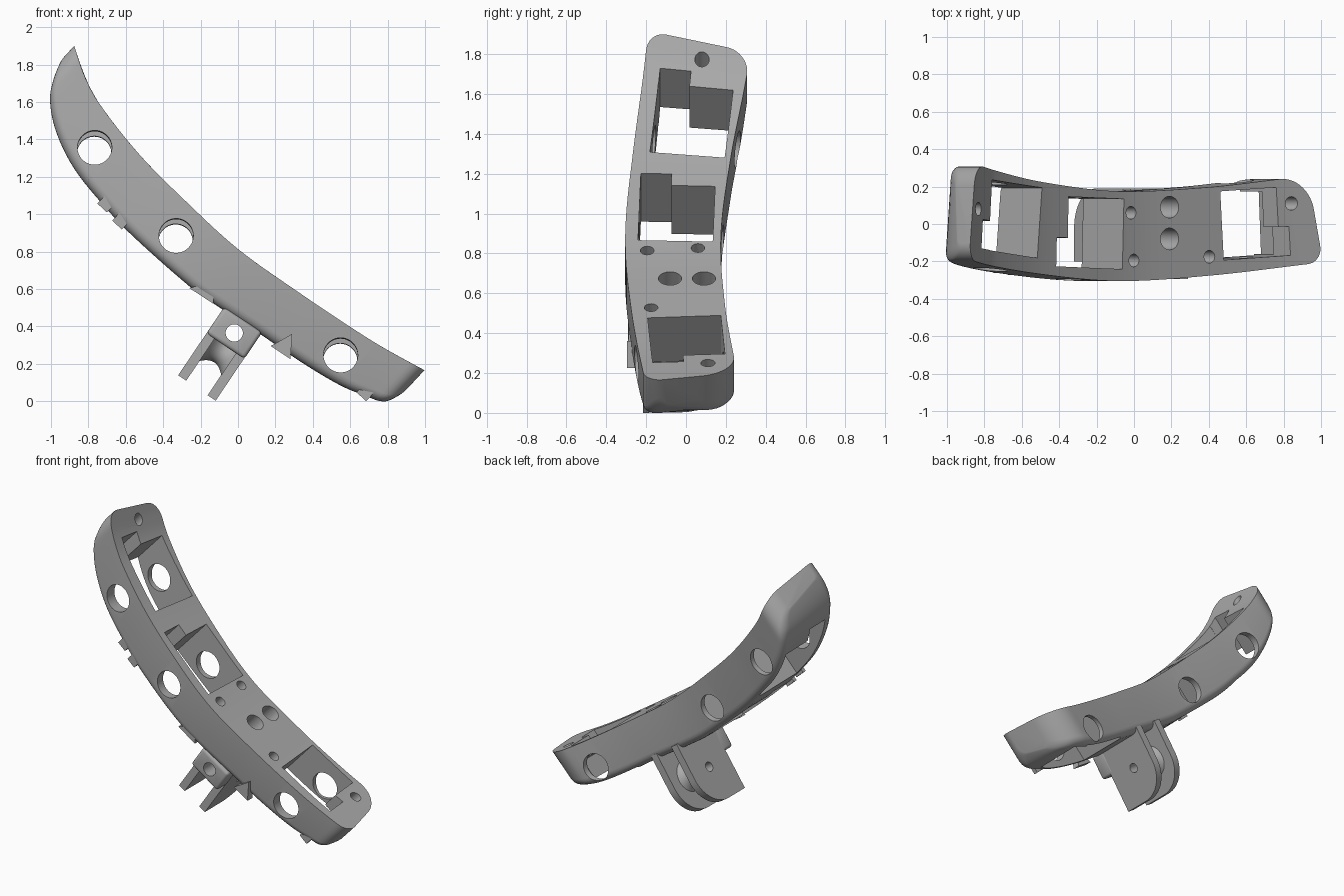
import bpy, bmesh, math
from mathutils import Vector

if bpy.data.objects.get("Cube"):
    bpy.data.objects.remove(bpy.data.objects["Cube"])

grey = bpy.data.materials.new("mid grey plastic")
grey.use_nodes = True
grey.diffuse_color = (0.4, 0.4, 0.4, 1)
grey.node_tree.nodes["Principled BSDF"].inputs["Base Color"].default_value = (0.4, 0.4, 0.4, 1)


def bar(u, y, w):
    """Tilted frame of the bar: u along it, w out of its concave side."""
    return Vector((0.735 * (u - 0.663) + 0.68 * w, y, -0.68 * (u - 0.663) + 0.734 * w))


def mount(p, y, v):
    """Frame of the hinge mount, centred on its front hole."""
    return Vector((-0.02 + 0.83 * p + 0.56 * v, y, 0.365 - 0.56 * p + 0.83 * v))


def finish(name, bm):
    bmesh.ops.recalc_face_normals(bm, faces=bm.faces)
    me = bpy.data.meshes.new(name)
    bm.to_mesh(me)
    bm.free()
    me.materials.append(grey)
    ob = bpy.data.objects.new(name, me)
    bpy.context.collection.objects.link(ob)
    return ob


def loft(name, rings):
    bm = bmesh.new()
    rows = [[bm.verts.new(p) for p in ring] for ring in rings]
    n = len(rows[0])
    for a, b in zip(rows, rows[1:]):
        for i in range(n):
            bm.faces.new((a[i], a[(i + 1) % n], b[(i + 1) % n], b[i]))
    bm.faces.new(rows[0])
    bm.faces.new(rows[-1])
    return finish(name, bm)


def box(name, frame, a, y, c, slope=0.0):
    """Box in a frame, turned slightly in plan by slope."""
    am, ym = sum(a) / 2, sum(y) / 2
    corners = ((0, 0), (1, 0), (1, 1), (0, 1))
    return loft(name, [[frame(a[i] - slope * (y[j] - ym), y[j] + slope * (a[i] - am), h)
                        for i, j in corners] for h in c])


def rod(name, start, end, radii):
    """Round bar whose radius follows the list from start to end."""
    axis = (end - start).normalized()
    side = axis.orthogonal().normalized()
    other = axis.cross(side)
    rings = []
    for k, r in enumerate(radii):
        c = start.lerp(end, k / (len(radii) - 1))
        turn = [2 * math.pi * i / 40 for i in range(40)]
        rings.append([c + r * (math.cos(a) * side + math.sin(a) * other) for a in turn])
    return loft(name, rings)


def volume(me):
    bm = bmesh.new()
    bm.from_mesh(me)
    v = abs(bm.calc_volume(signed=True))
    bm.free()
    return v


def cut(ob, cutters):
    """Subtract each cutter, trying the next solver if one removes nothing."""
    bpy.context.view_layer.objects.active = ob
    for c in cutters:
        before = ob.data.copy()
        v = volume(before)
        for solver in ('MANIFOLD', 'EXACT', 'FLOAT'):
            m = ob.modifiers.new("cut", 'BOOLEAN')
            m.operation, m.solver, m.object = 'DIFFERENCE', solver, c
            bpy.ops.object.modifier_apply(modifier=m.name)
            if 0.4 * v < volume(ob.data) < v - 1e-6:
                break
            ob.data = before.copy()
        bpy.data.objects.remove(c)


def smooth(ob):
    bpy.ops.object.select_all(action='DESELECT')
    ob.select_set(True)
    bpy.context.view_layer.objects.active = ob
    bpy.ops.object.shade_smooth_by_angle(angle=math.radians(30))


def curve(pts, x):
    """Smooth curve through sorted points."""
    x = min(max(x, pts[0][0]), pts[-1][0])
    k = next(i for i in range(len(pts) - 1) if x <= pts[i + 1][0])

    def slope(i):
        a, b = pts[max(i - 1, 0)], pts[min(i + 1, len(pts) - 1)]
        return (b[1] - a[1]) / (b[0] - a[0])
    (x0, y0), (x1, y1) = pts[k], pts[k + 1]
    h = x1 - x0
    t = (x - x0) / h
    return (y0 * (1 + 2 * t) * (1 - t) ** 2 + y1 * t * t * (3 - 2 * t)
            + h * t * (1 - t) * (slope(k) * (1 - t) - slope(k + 1) * t))


INNER = [(-1.27, .80), (-1.11, .715), (-.96, .664), (-.62, .61), (-.28, .595), (.11, .597),
         (.51, .648), (.84, .7), (1.04, .738), (1.28, .798)]
OUTER = [(-1.27, .7), (-1.23, .6), (-1.17, .505), (-1.03, .4), (-.82, .318), (-.57, .28),
         (-.37, .266), (.05, .274), (.21, .294), (.51, .345), (.76, .382), (1.0, .433),
         (1.14, .484), (1.24, .535), (1.28, .62)]
FRONT = [(-1.27, -.19), (-.6, -.265), (0, -.305), (.6, -.275), (1.28, -.205)]
BACK = [(-1.27, .325), (-1.05, .29), (-.6, .225), (0, .175), (.6, .195), (1.05, .235), (1.28, .26)]


def corner(d, r):
    return r - math.sqrt(max(r * r - (r - d) ** 2, 0)) if d < r else 0


# Curved bar, lofted along its length with rounded ends and outer edges
rings = []
N = 72
for i in range(N + 1):
    s = 0.005 - 1.275 * math.cos(math.pi * i / N)
    d = min(s + 1.27, 1.28 - s)
    yf = curve(FRONT, s) + corner(d, 0.09)
    yb = curve(BACK, s) - corner(d, 0.12 if s < 0 else 0.18)
    r = min(0.055, 0.3 * (curve(INNER, s) - curve(OUTER, s)))
    section = [(yf, None), (yb, None)]
    arc = [math.pi / 2 * k / 5 for k in range(6)]
    section += [(yb - r + r * math.cos(a), r - r * math.sin(a)) for a in arc]
    section += [(yf + r - r * math.sin(a), r - r * math.cos(a)) for a in arc]
    ring = []
    for y, lift in section:
        u = s * (1 - 0.15 * (y + 0.12))
        # the convex side leans half way towards the slanted station
        w = curve(INNER, u) if lift is None else curve(OUTER, (u + s) / 2) + lift
        ring.append(bar(u, y, w))
    rings.append(ring)
body = loft("curved_bar", rings)

cutters = []
# Through pockets, each with a notch towards its outer end
for u0, u1, n0, n1, y0, y1, slope in ((-1.01, -.585, -1.10, -.95, -.16, .215, -.1),
                                      (-.37, .035, -.455, -.3, -.235, .14, -.03),
                                      (.68, 1.03, .95, 1.10, -.182, .185, .06)):
    cutters.append(box("pocket", bar, (u0, u1), (y0, y1), (-.2, 1.2), slope))
    shift = slope * ((n0 + n1) / 2 - (u0 + u1) / 2)
    cutters.append(box("notch", bar, (n0, n1), (y0 + shift, y0 + shift + .155), (-.2, 1.2), slope))
# Undercut at the low end, open on the convex side
cutters.append(box("undercut", bar, (.95, 1.13), (-.165, .175), (-.2, .62), .06))
# Round cross holes through both side walls
for x, z in ((-.765, 1.36), (-.33, .885), (.55, .25)):
    cutters.append(rod("cross_hole", Vector((x, -.45, z + .01)), Vector((x - .005, .45, z - .05)),
                       (.092, .092)))
# Screw holes in the concave face
for u, y, r, deep in ((-1.15, .08, .036, .15), (1.11, .11, .036, .1), (.09, .06, .034, .15),
                      (.11, -.195, .034, .15), (.6, -.175, .034, .15),
                      (.345, .09, .058, .24), (.345, -.08, .058, .24)):
    w = curve(INNER, u)
    cutters.append(rod("screw_hole", bar(u, y, w - deep), bar(u, y, w + .2), (r, r)))
cut(body, cutters)
smooth(body)


def pivot():
    return rod("pivot_hole", mount(-.3, .01, -.12), mount(.3, .01, -.12), (.032, .032))


# Hinge mount: two plates, square at the front and rounded at the back
for name, p0, p1 in (("upper_hinge_plate", -.122, -.07), ("lower_hinge_plate", .068, .12)):
    outline = [(.19, .11), (-.2, .11), (-.2, -.355)]
    for k in range(17):
        a = -math.pi / 2 + math.pi / 2 * k / 16
        outline.append((-.02 + .21 * math.cos(a), -.145 + .21 * math.sin(a)))
    plate = loft(name, [[mount(p, y, v) for y, v in outline] for p in (p0, p1)])
    cut(plate, [pivot()])
    smooth(plate)

# Waisted boss between the plates
boss = rod("hinge_boss", mount(-.08, .01, -.12), mount(.08, .01, -.12),
           [.07 + .05 * (k / 5 - 1) ** 2 for k in range(11)])
cut(boss, [pivot()])
smooth(boss)

# Front block with a hole between the plates
block = box("hinge_front_block", mount, (-.122, .122), (-.29, -.17), (-.085, .085))
bev = block.modifiers.new("round", 'BEVEL')
bev.width, bev.segments = .02, 3
bpy.context.view_layer.objects.active = block
bpy.ops.object.modifier_apply(modifier=bev.name)
cut(block, [rod("block_hole", mount(0, -.5, 0), mount(0, .5, 0), (.046, .046))])
smooth(block)

# Small wedges on the front lower edge, either side of the mount
for name, tri in (("upper_wedge", ((-.26, .605), (-.13, .64), (-.13, .52))),
                  ("lower_wedge", ((.175, .295), (.29, .36), (.28, .225)))):
    loft(name, [[Vector((x, y, z)) for x, z in tri] for y in (-.295, -.24)])

# Low tabs on the front rim of the convex face
for name, u, w in (("upper_tab", -.45, .262), ("middle_tab", -.57, .275), ("lower_tab", 1.13, .475)):
    y = curve(FRONT, u)
    box(name, bar, (u - .035, u + .035), (y + .005, y + .035), (w - .01, w + .05))
